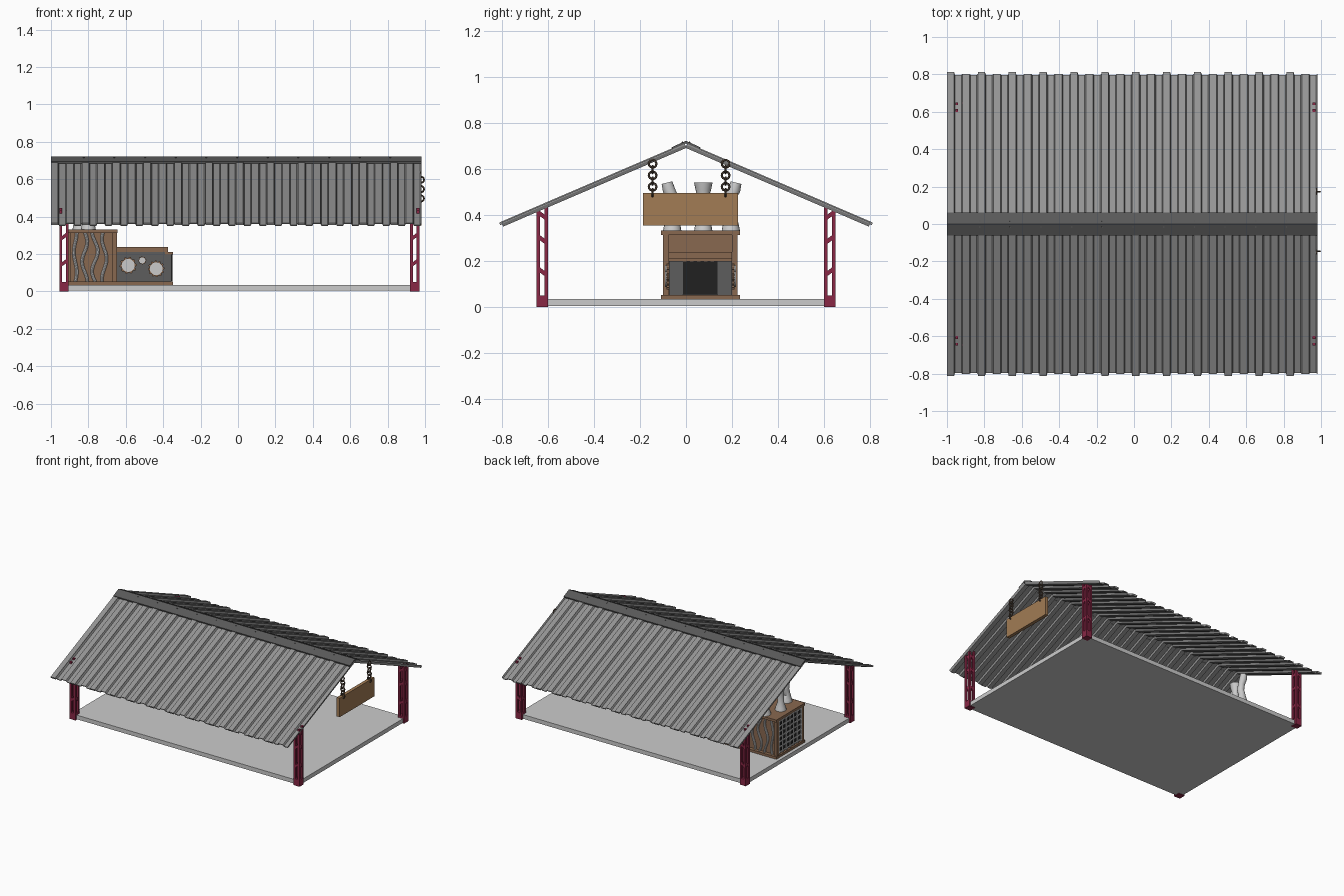
import bpy, bmesh, math
from mathutils import Vector, Matrix

if "Cube" in bpy.data.objects:
    bpy.data.objects.remove(bpy.data.objects["Cube"])


def material(name, r, g, b):
    m = bpy.data.materials.new(name)
    m.diffuse_color = (r, g, b, 1)
    m.use_nodes = True
    m.node_tree.nodes["Principled BSDF"].inputs["Base Color"].default_value = m.diffuse_color
    return m


WOOD = material("wood", 0.25, 0.14, 0.08)
SIGN = material("sign_wood", 0.36, 0.2, 0.09)
RED = material("red_steel", 0.25, 0.02, 0.06)
DARK = material("dark", 0.015, 0.015, 0.015)
IRON = material("iron", 0.11, 0.11, 0.11)
BRONZE = material("bronze", 0.1, 0.07, 0.05)
PALE = material("pale_metal", 0.6, 0.6, 0.6)
CAP = material("ridge_metal", 0.1, 0.1, 0.1)
ROOF = material("roof_metal", 0.3, 0.3, 0.3)


def finish(name, bm, mat=None, smooth=False):
    bmesh.ops.recalc_face_normals(bm, faces=bm.faces)
    me = bpy.data.meshes.new(name)
    bm.to_mesh(me)
    bm.free()
    ob = bpy.data.objects.new(name, me)
    bpy.context.collection.objects.link(ob)
    if mat:
        me.materials.append(mat)
    if smooth:
        bpy.ops.object.select_all(action='DESELECT')
        ob.select_set(True)
        bpy.context.view_layer.objects.active = ob
        bpy.ops.object.shade_smooth_by_angle(angle=math.radians(40))
    return ob


def add_box(bm, x0, x1, y0, y1, z0, z1):
    m = Matrix.Translation(((x0 + x1) / 2, (y0 + y1) / 2, (z0 + z1) / 2))
    bmesh.ops.create_cube(bm, size=1, matrix=m @ Matrix.Diagonal((x1 - x0, y1 - y0, z1 - z0, 1)))


def boxes(name, mat, *dims):
    bm = bmesh.new()
    for d in dims:
        add_box(bm, *d)
    return finish(name, bm, mat)


def add_prism(bm, ring_a, ring_b):
    a = [bm.verts.new(p) for p in ring_a]
    b = [bm.verts.new(p) for p in ring_b]
    bm.faces.new(a)
    bm.faces.new(b)
    for i in range(len(a)):
        j = (i + 1) % len(a)
        bm.faces.new((a[i], a[j], b[j], b[i]))


def add_tube(bm, path, radii, sides=12):
    """Lofted tube whose rings follow the path direction."""
    pts = [Vector(p) for p in path]
    rings = []
    for i, p in enumerate(pts):
        d = (pts[min(i + 1, len(pts) - 1)] - pts[max(i - 1, 0)]).normalized()
        q = Vector((0, 0, 1)).rotation_difference(d)
        rings.append([bm.verts.new(p + q @ Vector((radii[i] * math.cos(t), radii[i] * math.sin(t), 0)))
                      for t in (2 * math.pi * k / sides for k in range(sides))])
    for a, b in zip(rings, rings[1:]):
        for k in range(sides):
            j = (k + 1) % sides
            bm.faces.new((a[k], a[j], b[j], b[k]))
    bm.faces.new(rings[0])
    bm.faces.new(rings[-1])


def add_ring(bm, centre, rad, thick, axis, major=14, minor=6):
    g = []
    for i in range(major):
        t = 2 * math.pi * i / major
        row = []
        for j in range(minor):
            s = 2 * math.pi * j / minor
            r = rad + thick * math.cos(s)
            h, v, w = r * math.cos(t), r * math.sin(t), thick * math.sin(s)
            off = Vector((w, h, v)) if axis == 'X' else Vector((h, w, v))
            row.append(bm.verts.new(Vector(centre) + off))
        g.append(row)
    for i in range(major):
        for j in range(minor):
            bm.faces.new((g[i][j], g[i - 1][j], g[i - 1][j - 1], g[i][j - 1]))


# Floor slab
boxes("floor_slab", None, (-0.945, 0.96, -0.635, 0.635, 0.004, 0.035))

# Lattice corner posts
for x0, side in ((-0.955, "left"), (0.92, "right")):
    for s, end in ((-1, "front"), (1, "back")):
        bm = bmesh.new()
        x1, ya, yb, w = x0 + 0.05, 0.6, 0.65, 0.015
        parts = [(x0, x1, ya, yb, 0, 0.05)]
        for xa in (x0, x1 - w):
            parts += [(xa, xa + w, ya, ya + w, 0, 0.445), (xa, xa + w, yb - w, yb, 0, 0.432)]
        for xa, xb, y0, y1, z0, z1 in parts:
            add_box(bm, xa, xb, min(s * y0, s * y1), max(s * y0, s * y1), z0, z1)
        for z in (0.13, 0.27, 0.4):
            for f in (0, 1):
                # diagonal braces across the y faces and the x faces
                for along in ('x', 'y'):
                    rings = []
                    for d in (0.002, 0.01):
                        ring = []
                        for u, dz in ((0.008, 0), (0.042, 0.025), (0.042, 0.047), (0.008, 0.022)):
                            v = d if f == 0 else 0.05 - d
                            px, py = (u, v) if along == 'x' else (v, u)
                            ring.append((x0 + px, s * (ya + py), z + dz - (0.025 if z > 0.35 else 0)))
                        rings.append(ring)
                    add_prism(bm, *rings)
        finish(f"{side}_{end}_post", bm, RED)

# Corrugated roof halves with overlapping sheet laps
ang = math.atan2(0.348, 0.81)


def slope(s, x, u, n):
    return (x, s * (u * math.cos(ang) + n * math.sin(ang)), 0.697 - u * math.sin(ang) + n * math.cos(ang))


PITCH = 1.98 / 24
for s, side in ((-1, "front"), (1, "back")):
    top = []
    for k in range(24):
        x = -1 + k * PITCH
        top += [(x, 0.013), (x + 0.038, 0.013), (x + 0.044, 0), (x + PITCH - 0.006, 0)]
    top.append((0.98, 0.013))
    prof = top + [(x, n - 0.006) for x, n in reversed(top)]
    bm = bmesh.new()
    add_prism(bm, [slope(s, x, 0.0, n) for x, n in prof], [slope(s, x, 0.867, n) for x, n in prof])
    for k in range(0, 24, 2):
        x = -1 + k * PITCH
        lap = [(x, 0.005), (x + 0.04, 0.005), (x + 0.038, 0.017), (x, 0.017)]
        add_prism(bm, [slope(s, a, 0.03, n) for a, n in lap], [slope(s, a, 0.876, n) for a, n in lap])
    finish(f"{side}_roof", bm, ROOF)

# Ridge cap with screws
cap = [(-0.062, 0.694), (0, 0.722), (0.062, 0.694), (0.06, 0.684), (0, 0.71), (-0.06, 0.684)]
bm = bmesh.new()
add_prism(bm, [(-1, y, z) for y, z in cap], [(0.98, y, z) for y, z in cap])
for k in range(11):
    for s in (-1, 1):
        x = -0.825 + k * 0.164
        add_tube(bm, [(x, s * 0.015, 0.71), (x, s * 0.016, 0.718)], [0.004] * 2, 6)
finish("ridge_cap", bm, CAP)

# Hanging sign board and its chains
boxes("sign_board", SIGN, (0.957, 0.982, -0.187, 0.226, 0.353, 0.496))
for y, side in ((-0.145, "front"), (0.172, "back")):
    bm = bmesh.new()
    for i in range(6):
        add_ring(bm, (0.978, y, 0.622 - i * 0.025), 0.0165, 0.0048, 'X' if i % 2 == 0 else 'Y')
    finish(f"{side}_chain", bm, BRONZE, True)

# Sawmill machine: wooden housing
CY = 0.0625
boxes("machine_base", WOOD, (-0.92, -0.347, CY - 0.172, CY + 0.172, 0.035, 0.053))
boxes("tall_housing", WOOD, (-0.905, -0.655, CY - 0.145, CY + 0.145, 0.053, 0.315))
corners = [(x, x + 0.025, CY + y - 0.012, CY + y + 0.012, 0.053, 0.315)
           for x in (-0.917, -0.672) for y in (-0.15, 0.15)]
boxes("tall_housing_frame", WOOD, (-0.92, -0.645, CY - 0.172, CY + 0.172, 0.313, 0.332), *corners)

# Low housing with feed opening
boxes("low_housing", IRON, (-0.66, -0.37, CY - 0.13, CY + 0.13, 0.053, 0.21),
      (-0.37, -0.355, CY - 0.137, CY - 0.075, 0.053, 0.2), (-0.37, -0.355, CY + 0.075, CY + 0.137, 0.053, 0.2))
boxes("low_housing_top", WOOD, (-0.65, -0.375, CY - 0.138, CY + 0.138, 0.21, 0.238),
      (-0.39, -0.348, CY - 0.138, CY + 0.138, 0.198, 0.212))
boxes("feed_curtain", DARK, *[(-0.368, -0.351 - 0.006 * (k % 2), CY - 0.075 + k * 0.015,
                               CY - 0.075 + (k + 1) * 0.015, 0.055, 0.2) for k in range(10)])

# Rear vent with metal grid
boxes("rear_vent", DARK, (-0.912, -0.9, CY - 0.135, CY + 0.135, 0.06, 0.31))
boxes("rear_vent_grid", None,
      *[(-0.919, -0.911, CY + y * 0.044 - 0.005, CY + y * 0.044 + 0.005, 0.06, 0.31) for y in range(-3, 4)],
      *[(-0.918, -0.91, CY - 0.135, CY + 0.135, 0.065 + k * 0.039, 0.075 + k * 0.039) for k in range(7)])

# Wavy pipes and gears on both sides
for s, side in ((-1, "front"), (1, "back")):
    bm = bmesh.new()
    for x, amp, ph in ((-0.87, 0.008, 0), (-0.82, 0.014, 1.5), (-0.765, 0.016, 3), (-0.715, 0.013, 4.2)):
        path = [(x + amp * math.sin(ph + k * 0.65), CY + s * 0.15, 0.05 + k * 0.022) for k in range(13)]
        add_tube(bm, path, [0.0085] * 13, 8)
    finish(f"{side}_wavy_pipes", bm, None, True)
    wall = CY + s * 0.128
    gears, discs = bmesh.new(), bmesh.new()
    for x, z, r, teeth in ((-0.587, 0.139, 0.046, 10), (-0.512, 0.166, 0.022, 8), (-0.437, 0.121, 0.045, 12)):
        outline = []
        for k in range(teeth * 4):
            t = 2 * math.pi * k / (teeth * 4)
            rr = r if k % 4 < 2 else r * 0.84
            outline.append((x + rr * math.cos(t), z + rr * math.sin(t)))
        add_prism(gears, [(a, wall, b) for a, b in outline], [(a, wall + s * 0.02, b) for a, b in outline])
        add_tube(discs, [(x, wall, z), (x, wall + s * 0.026, z)], [r * 0.76] * 2, 20)
    finish(f"{side}_gears", gears, WOOD)
    finish(f"{side}_gear_discs", discs, PALE, True)

# Smoke stacks with flared feet and bent tops
for name, x, y, lean in (("front", -0.80, -0.06, -0.03), ("middle", -0.845, 0.075, 0.0), ("back", -0.80, 0.195, 0.03)):
    bm = bmesh.new()
    path = [(0, 0.33), (0, 0.352), (0.1, 0.385), (-0.35, 0.43), (-0.1, 0.475), (0.5, 0.51), (0.75, 0.54)]
    radii = [0.04, 0.036, 0.024, 0.024, 0.024, 0.027, 0.024]
    if lean == 0:
        radii[-2:] = [0.034, 0.04]
    add_tube(bm, [(x, y + lean * d, z) for d, z in path], radii, 16)
    finish(f"{name}_smoke_stack", bm, None, True)
